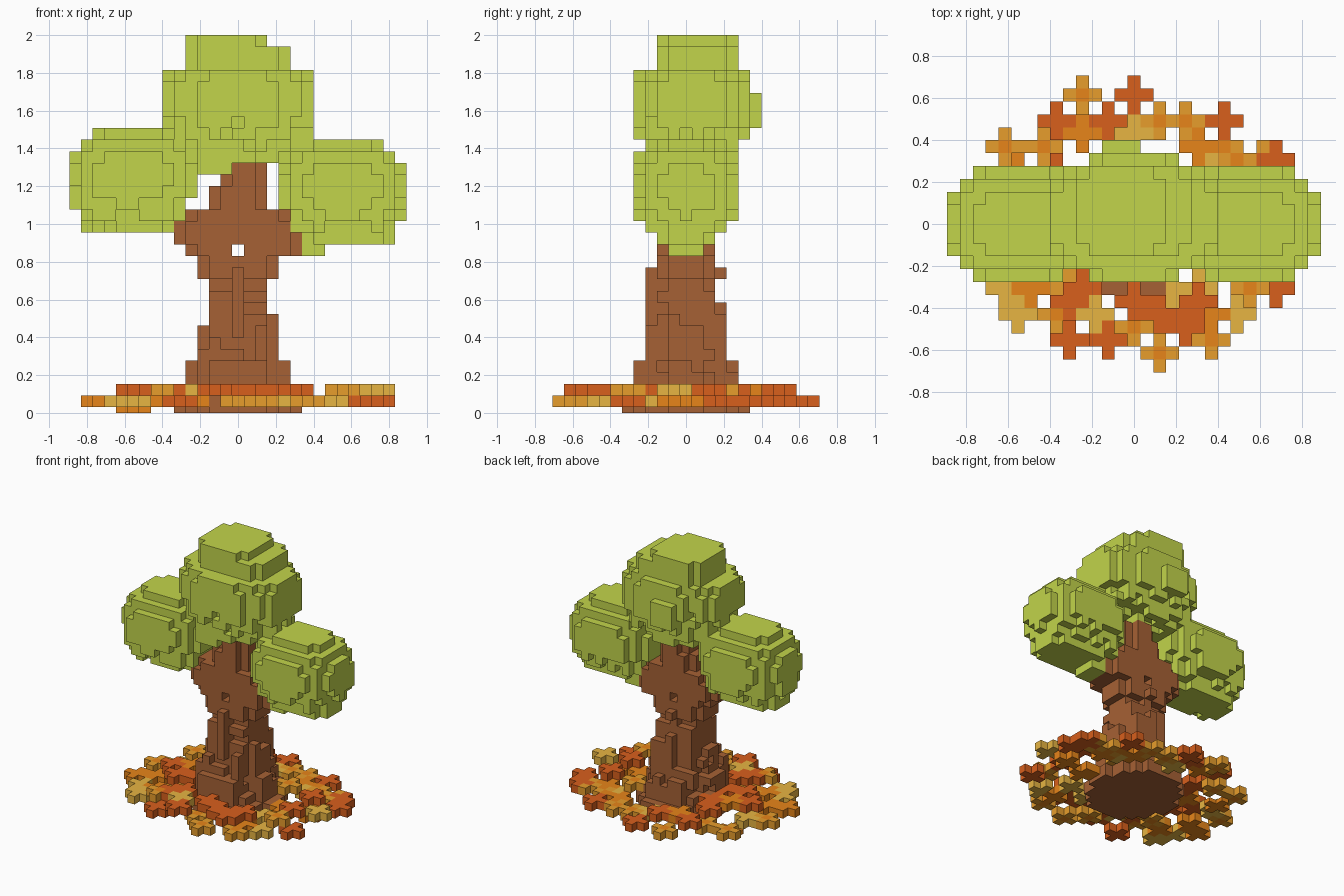
import bpy
import bmesh
import math
import random

random.seed(11)
H = 2 / 32.5  # edge length of one block

if "Cube" in bpy.data.objects:
    bpy.data.objects.remove(bpy.data.objects["Cube"])


def make_material(name, rgb):
    mat = bpy.data.materials.new(name)
    mat.use_nodes = True
    mat.diffuse_color = (*rgb, 1)
    mat.node_tree.nodes["Principled BSDF"].inputs["Base Color"].default_value = (*rgb, 1)
    return mat


green = make_material("leaf_green", (0.54, 0.66, 0.07))
brown = make_material("bark_brown", (0.38, 0.12, 0.035))
RED, ORANGE, AMBER, TAN = range(4)
fallen = [
    make_material("rust_red", (0.69, 0.115, 0.012)),
    make_material("orange", (0.80, 0.235, 0.01)),
    make_material("amber", (0.80, 0.34, 0.025)),
    make_material("tan", (0.80, 0.46, 0.055)),
]


def build_blocks(name, cells, mats):
    """Turn a {(i, j, k): material index} dict into one mesh of outer block faces."""
    bm = bmesh.new()
    verts = {}

    def vert(p):
        if p not in verts:
            verts[p] = bm.verts.new((p[0] * H, p[1] * H, max(0, p[2] * H)))
        return verts[p]

    for cell, index in cells.items():
        for axis in range(3):
            u, v = (axis + 1) % 3, (axis + 2) % 3
            for side in (-1, 1):
                near = list(cell)
                near[axis] += side
                if tuple(near) in cells:
                    continue
                ring = []
                for du, dv in ((-1, -1), (1, -1), (1, 1), (-1, 1)):
                    p = list(cell)
                    p[axis] += side / 2
                    p[u] += du / 2
                    p[v] += dv / 2
                    ring.append(vert(tuple(p)))
                face = bm.faces.new(ring if side > 0 else ring[::-1])
                face.material_index = index
    mesh = bpy.data.meshes.new(name)
    bm.to_mesh(mesh)
    bm.free()
    for mat in mats:
        mesh.materials.append(mat)
    obj = bpy.data.objects.new(name, mesh)
    bpy.context.collection.objects.link(obj)


def fill(cells, xs, ys, zs, rounded=True):
    """Add a box of blocks given inclusive ranges, without its upright corner edges."""
    for i in range(xs[0], xs[1] + 1):
        for j in range(ys[0], ys[1] + 1):
            if rounded and i in xs and j in ys:
                continue
            for k in range(zs[0], zs[1] + 1):
                cells[i, j, k] = 0


def roughen(cells, low, high, chance):
    """Chip random blocks off the upright outer sides between two heights."""
    sides = ((1, 0), (-1, 0), (0, 1), (0, -1))
    chips = [(i, j, k) for i, j, k in cells
             if low <= k <= high and random.random() < chance
             and any((i + a, j + b, k) not in cells for a, b in sides)]
    for cell in chips:
        del cells[cell]


# Trunk: columns that get shorter away from the middle
trunk = {}
for i in range(-5, 6):
    for j in range(-5, 6):
        d = math.hypot(i, 0.87 * j)
        for limit, top in ((2.7, 12), (3.3, 7), (4.2, 4), (5.1, 1)):
            if d <= limit:
                if abs(i) < 4 and abs(j) < 4 and i and j:
                    top += random.randint(-2, 1)
                for k in range(top + 1):
                    trunk[i, j, k] = 0
                break
roughen(trunk, 3, 11, 0.12)

# Fork, branches and the leader that runs into the crown
for xs, zs in (((-3, 3), (12, 13)), ((-4, 5), (14, 14)), ((-5, 5), (15, 16)),
               ((-4, 4), (17, 17)), ((-2, 2), (18, 19)), ((-1, 2), (20, 21))):
    fill(trunk, xs, (-2, 2), zs)
for j in range(-2, 3):
    trunk.pop((0, j, 14))
build_blocks("trunk", trunk, [brown])


def clump(center, radii, top):
    """Boxy rounded mass of foliage with a flat top and a ragged underside."""
    cells = {}
    spans = [range(math.ceil(c - r), math.floor(c + r) + 1) for c, r in zip(center, radii)]
    for i in spans[0]:
        for j in spans[1]:
            lift = random.choice((0, 0, 0, 1, 1))
            column = []
            for k in spans[2]:
                rel = [abs(p - c) / r for p, c, r in zip((i, j, k), center, radii)]
                if k <= top and sum(x ** 2.6 for x in rel) <= 1.02:
                    column.append((i, j, k))
            for cell in column[lift:] or column:
                if cell not in trunk:
                    cells[cell] = 0
    return cells


# Crown: wide body with a smaller stepped cap set slightly to one side
crown = clump((0, 0.5, 26.5), (6.5, 5, 5.5), 29)
roughen(crown, 23, 26, 0.15)
fill(crown, (-4, 4), (-2, 4), (30, 31))
fill(crown, (-4, 2), (-2, 4), (32, 32))
fill(crown, (-2, 0), (6, 6), (25, 27), rounded=False)
fill(crown, (-3, -1), (-3, -3), (21, 23), rounded=False)
build_blocks("crown_foliage", crown, [green])

# Side clumps: the right one sits one block higher
right_clump = clump((-9, 0, 20), (5.5, 4.5, 4.5), 24)
fill(right_clump, (-13, -6), (-2, 2), (16, 17))
roughen(right_clump, 16, 18, 0.08)
build_blocks("right_foliage", right_clump, [green])

left_clump = clump((9, 0, 19), (5.5, 4.5, 4.5), 23)
fill(left_clump, (6, 13), (-2, 2), (15, 16))
fill(left_clump, (6, 7), (-1, 1), (14, 15), rounded=False)
roughen(left_clump, 15, 17, 0.08)
build_blocks("left_foliage", left_clump, [green])

# Fallen leaves: flat crosses around the trunk, grouped by colour
spots = {
    RED: [(-6, 8), (-2, 8), (0, 10), (7, 8), (11, 5), (-5, -9), (-4, -5), (-5, -6), (-2, -9),
          (0, -6), (2, -7), (4, -8), (5, -6), (11, -5)],
    ORANGE: [(-4, 7), (-3, -4), (6, -7), (5, 6), (-8, -5)],
    AMBER: [(-4, 10), (-10, 6), (-7, 6), (2, 8), (4, 8), (7, 6), (10, 5), (-6, -7), (0, -8),
            (2, -10), (6, -9), (9, -5)],
    TAN: [(0, 7), (6, 5), (-10, -5), (-9, -7), (-3, -7), (3, -5), (8, -7)],
}
leaves = [(x, y, color) for color, group in spots.items() for x, y in group]
# More leaves scattered under the side clumps
sites = [(x, y) for x in range(-12, 13) for y in range(-4, 5)
         if 5 <= abs(x) <= 12 - abs(y) // 4]
random.shuffle(sites)
for x, y in [(-12, 1), (12, -1)] + sites:
    if all(abs(x - a) + abs(y - b) > 2 for a, b, _ in leaves):
        leaves.append((x, y, random.choice((RED, RED, ORANGE, ORANGE, AMBER, TAN))))

litter = {}
for x, y, color in leaves:
    # Red leaves lie mostly on top, the outermost ones lower
    if math.hypot(x / 12, y / 10) > 0.97:
        level = 1
    elif color == RED:
        level = 2
    else:
        level = random.choice((0, 1, 1, 1, 2))
    if (x, y) == (12, -1):
        level = 2
    for dx, dy in ((0, 0), (1, 0), (-1, 0), (0, 1), (0, -1)):
        cell = (x + dx, y + dy, level)
        if cell not in trunk:
            heart = color == AMBER and dx == dy == 0
            litter.setdefault(cell, ORANGE if heart else color)
build_blocks("fallen_leaves", litter, fallen)
